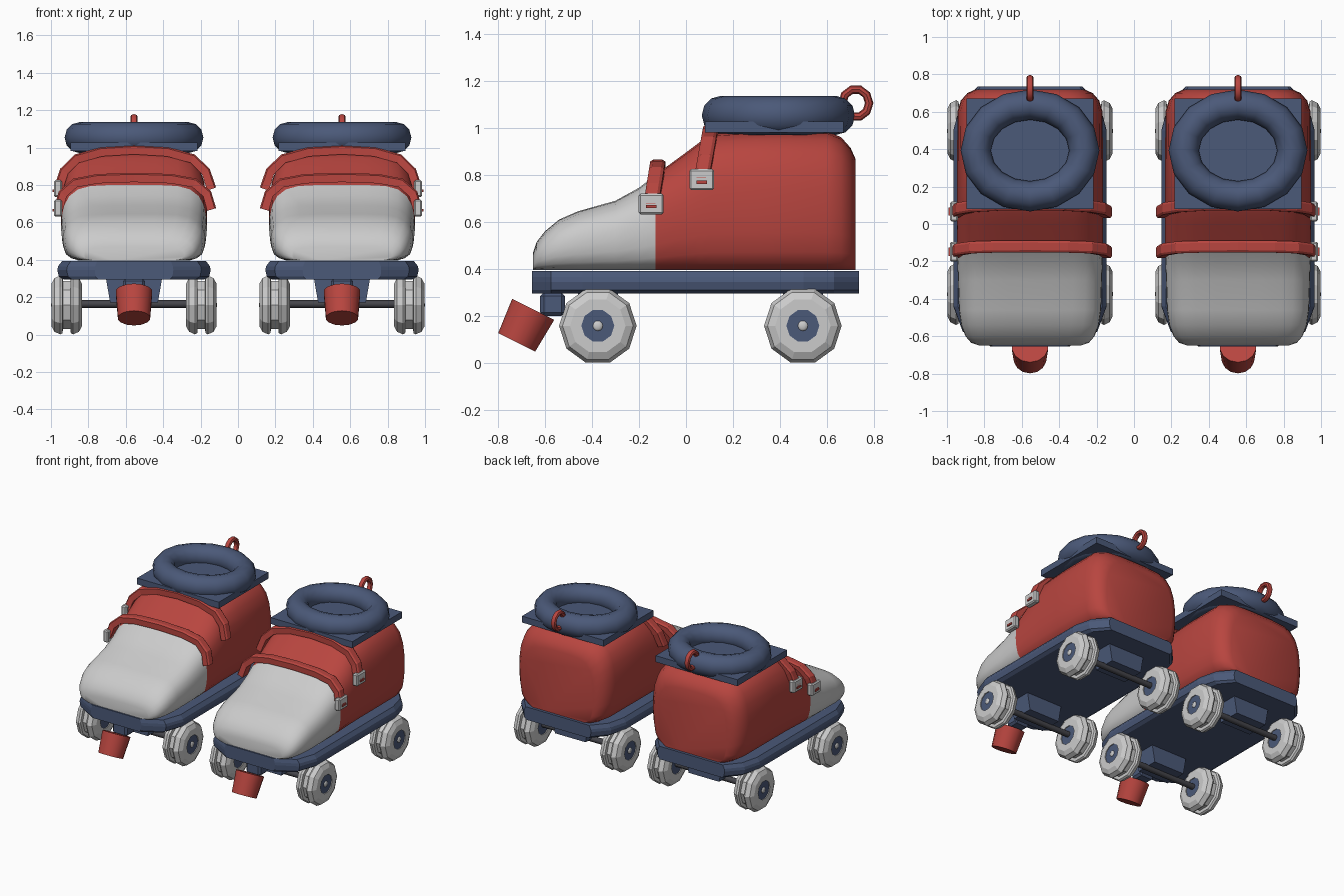
import bpy, bmesh, math
from mathutils import Vector, Matrix

if "Cube" in bpy.data.objects:
    bpy.data.objects.remove(bpy.data.objects["Cube"])

CX = 0.556  # centre of one skate; the other one is mirrored


def material(name, col):
    m = bpy.data.materials.new(name)
    m.diffuse_color = (*col, 1)
    m.use_nodes = True
    m.node_tree.nodes["Principled BSDF"].inputs["Base Color"].default_value = m.diffuse_color
    return m


RED = material("red", (0.48, 0.06, 0.05))
BLUE = material("blue", (0.07, 0.10, 0.19))
DARK = material("dark_metal", (0.06, 0.06, 0.07))


def finish(name, bm, mat=None, smooth=None):
    """Make an object from bm (skate space), move it to CX and mirror it."""
    bmesh.ops.recalc_face_normals(bm, faces=bm.faces)
    bmesh.ops.translate(bm, verts=bm.verts, vec=(CX, 0, 0))
    me = bpy.data.meshes.new(name)
    bm.to_mesh(me)
    bm.free()
    ob = bpy.data.objects.new(name, me)
    bpy.context.collection.objects.link(ob)
    if mat:
        me.materials.append(mat)
    if smooth:
        bpy.ops.object.select_all(action='DESELECT')
        ob.select_set(True)
        bpy.context.view_layer.objects.active = ob
        bpy.ops.object.shade_smooth_by_angle(angle=math.radians(smooth))
    mir = ob.modifiers.new("mirror", 'MIRROR')
    mir.use_mirror_merge = False
    return ob


def loft(rings, closed=False):
    """Skin a list of rings; cap the ends unless closed."""
    bm = bmesh.new()
    vs = [[bm.verts.new(p) for p in r] for r in rings]
    n, k = len(rings[0]), len(rings)
    for i in range(k if closed else k - 1):
        a, b = vs[i], vs[(i + 1) % k]
        for j in range(n):
            bm.faces.new((a[j], a[(j + 1) % n], b[(j + 1) % n], b[j]))
    if not closed:
        bm.faces.new(vs[0])
        bm.faces.new(vs[-1])
    return bm


def box(lo, hi, bevel=0):
    bm = bmesh.new()
    bmesh.ops.create_cube(bm, size=1)
    for v in bm.verts:
        v.co = [(l + h) / 2 + c * (h - l) for l, h, c in zip(lo, hi, v.co)]
    if bevel:
        bmesh.ops.bevel(bm, geom=bm.edges[:], offset=bevel, segments=1, affect='EDGES')
    return bm


def rod(a, b, r1, r2, sides):
    """Tapered cylinder from a to b."""
    a, b = Vector(a), Vector(b)
    d = b - a
    rot = d.to_track_quat('Z', 'Y').to_matrix().to_4x4()
    bm = bmesh.new()
    bmesh.ops.create_cone(bm, cap_ends=True, segments=sides, radius1=r1, radius2=r2,
                          depth=d.length, matrix=Matrix.Translation((a + b) / 2) @ rot)
    return bm


# boot: one cross-section stretched along y (y, half width, top height)
HALF = [(0.4, 0), (0.76, 0), (0.88, 0.05), (0.95, 0.13), (0.985, 0.27), (1, 0.42), (0.99, 0.58),
        (0.96, 0.72), (0.89, 0.85), (0.77, 0.94), (0.6, 0.985), (0.3, 1)]
SECTION = HALF + [(-x, z) for x, z in reversed(HALF)]


def boot(stations):
    return loft([[(x * w, y, 0.395 + z * (t - 0.395)) for x, z in SECTION]
                 for y, w, t in stations])


finish("toe_cap", boot([
    (-0.65, 0.27, 0.47), (-0.635, 0.315, 0.515), (-0.60, 0.345, 0.56), (-0.54, 0.368, 0.61),
    (-0.46, 0.38, 0.645), (-0.3, 0.385, 0.69), (-0.2, 0.388, 0.745), (-0.13, 0.39, 0.80)]),
    None, 40)
finish("boot_upper", boot([
    (-0.13, 0.39, 0.80), (0, 0.39, 0.895), (0.06, 0.39, 0.94), (0.12, 0.39, 0.975),
    (0.3, 0.39, 0.985), (0.6, 0.388, 0.985), (0.66, 0.37, 0.96), (0.70, 0.335, 0.915),
    (0.72, 0.29, 0.87)]), RED, 40)

# sole plate: octagonal outline with bevelled rim
side = [(0.21, -0.655), (0.36, -0.575), (0.41, -0.44), (0.41, 0.50), (0.375, 0.63), (0.28, 0.735)]
outline = side + [(-x, y) for x, y in reversed(side)]
finish("sole_plate", loft([[(x * s, y, z) for x, y in outline]
                           for z, s in ((0.295, 0.92), (0.31, 0.98), (0.345, 1), (0.365, 0.99), (0.392, 0.94))]),
       BLUE)

# ankle collar: padded oval ring over a square top plate
rings = []
for i in range(16):
    a = math.tau * i / 16
    ring = []
    for j in range(12):
        b = math.tau * j / 12
        o = 0.081 * math.cos(b)
        ring.append(((0.29 + o) * math.cos(a), 0.393 + (0.245 + o) * math.sin(a),
                     1.053 + 0.083 * math.sin(b)))
    rings.append(ring)
finish("ankle_collar", loft(rings, True), BLUE, 40)
finish("collar_plate", box((-0.34, 0.08, 0.98), (0.34, 0.67, 1.028)), BLUE)

# pull loop at the heel
rings = []
for i in range(10):
    a = math.tau * i / 10
    rings.append([(0.02 * math.cos(b), 0.722 + (0.057 + 0.018 * math.sin(b)) * math.cos(a),
                   1.105 + (0.06 + 0.018 * math.sin(b)) * math.sin(a))
                  for b in (math.tau * j / 8 for j in range(8))])
finish("pull_loop", loft(rings, True), RED, 40)


# straps over the instep, each with a buckle on the outer side
def strap(name, half, y_top, y_end):
    pts = [(-x, z) for x, z in half] + [(x * 0.975, z) for x, z in half[-2::-1]]
    z_end, z_top = half[0][1], half[-1][1]
    rings = []
    for i, (x, z) in enumerate(pts):
        p, q = pts[max(i - 1, 0)], pts[min(i + 1, len(pts) - 1)]
        t = Vector((q[0] - p[0], q[1] - p[1])).normalized()
        y = y_end + (y_top - y_end) * (z - z_end) / (z_top - z_end)
        rings.append([(x - t.y * o, y + d, z + t.x * o) for o, d in
                      ((-0.03, -0.032), (0.012, -0.032), (0.02, -0.02),
                       (0.02, 0.02), (0.012, 0.032), (-0.03, 0.032))])
    finish(name, loft(rings), RED)


def buckle(name, y, z):
    finish(name, box((0.385, y - 0.053, z - 0.045), (0.428, y + 0.053, z + 0.045), 0.008))
    finish(name + "_prong", box((0.42, y - 0.022, z - 0.018), (0.435, y + 0.022, z - 0.004)), RED)


strap("front_strap", [(0.42, 0.67), (0.395, 0.755), (0.325, 0.815), (0.2, 0.838), (0, 0.845)],
      -0.12, -0.15)
strap("rear_strap", [(0.42, 0.78), (0.388, 0.875), (0.315, 0.945), (0.18, 0.982), (0, 0.993)],
      0.105, 0.065)
buckle("front_buckle", -0.148, 0.676)
buckle("rear_buckle", 0.067, 0.78)

# wheels, hubs, axles and trucks
TYRE = [(-0.082, 0.07), (-0.082, 0.118), (-0.066, 0.15), (-0.035, 0.165), (-0.022, 0.158),
        (-0.02, 0.135)]
TYRE += [(-x, r) for x, r in reversed(TYRE)]
WZ = 0.158
for end, y in (("front", -0.375), ("rear", 0.497)):
    for sname, x in (("outer", 0.36), ("inner", -0.36)):
        rings = [[(x + px, y + r * math.cos(a), WZ + r * math.sin(a)) for px, r in TYRE]
                 for a in (math.tau * i / 10 for i in range(10))]
        part = f"{end}_{sname}"
        finish(part + "_wheel", loft(rings, True))
        finish(part + "_hub", rod((x - 0.076, y, WZ), (x + 0.076, y, WZ), 0.082, 0.082, 10), BLUE)
        bm = bmesh.new()
        bmesh.ops.create_uvsphere(bm, u_segments=10, v_segments=6, radius=0.022)
        s = math.copysign(1, x)
        bmesh.ops.scale(bm, verts=bm.verts, vec=(0.4, 1, 1))
        bmesh.ops.translate(bm, verts=bm.verts, vec=(x + s * 0.075, y, WZ))
        finish(part + "_axle_cap", bm, None, 60)
    finish(end + "_axle", rod((-0.3, y, WZ + 0.005), (0.3, y, WZ + 0.005), 0.021, 0.021, 10), DARK, 40)
    truck = box((-0.15, y - 0.085, 0.17), (0.15, y + 0.085, 0.30))
    for v in truck.verts:
        if v.co.z < 0.2:
            v.co.x *= 0.85
    finish(end + "_truck", truck, BLUE)

# toe stop on its stem
finish("toe_stop_stem", box((-0.06, -0.62, 0.20), (0.06, -0.515, 0.30), 0.015), BLUE)
finish("toe_stop", rod((0, -0.65, 0.228), (0, -0.72, 0.088), 0.10, 0.088, 14), RED, 40)
